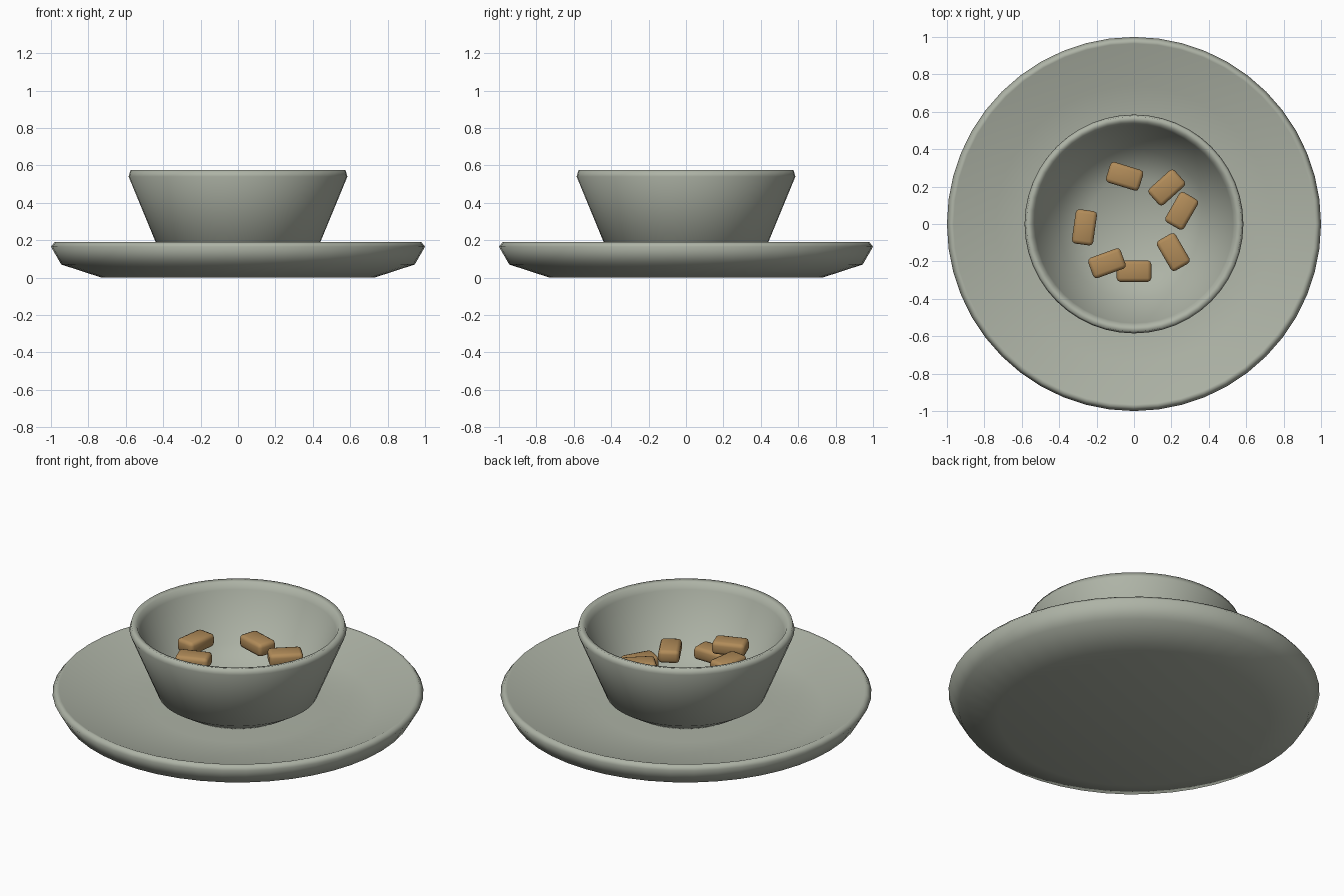
import bpy, bmesh, math

if "Cube" in bpy.data.objects:
    bpy.data.objects.remove(bpy.data.objects["Cube"])


def material(name, rgb):
    m = bpy.data.materials.new(name)
    m.diffuse_color = (*rgb, 1)
    m.use_nodes = True
    m.node_tree.nodes["Principled BSDF"].inputs["Base Color"].default_value = m.diffuse_color
    return m


glaze = material("grey green glaze", (0.42, 0.45, 0.38))
sugar = material("brown sugar", (0.44, 0.26, 0.10))


def finish(bm, name, mat):
    bmesh.ops.recalc_face_normals(bm, faces=bm.faces)
    for f in bm.faces:
        f.smooth = True
    me = bpy.data.meshes.new(name)
    bm.to_mesh(me)
    bm.free()
    me.materials.append(mat)
    ob = bpy.data.objects.new(name, me)
    bpy.context.collection.objects.link(ob)
    return ob


def lathe(name, profile, mat, sides=48):
    """Spin an (r, z) profile, axis to axis, around z."""
    bm = bmesh.new()
    vs = [bm.verts.new((r, 0, z)) for r, z in profile]
    es = [bm.edges.new(p) for p in zip(vs, vs[1:])]
    bmesh.ops.spin(bm, geom=vs + es, cent=(0, 0, 0), axis=(0, 0, 1),
                   angle=math.tau, steps=sides)
    bmesh.ops.remove_doubles(bm, verts=bm.verts, dist=1e-4)
    return finish(bm, name, mat)


# Saucer: flat base, flared edge, sunken well
lathe("saucer", [(0, 0), (0.73, 0), (0.945, 0.07), (1.0, 0.165), (0.98, 0.19),
                 (0.965, 0.188), (0.74, 0.085), (0.45, 0.08), (0, 0.08)], glaze)

# Bowl: undercut foot, straight flared wall, rounded rim, hollow inside
lathe("bowl", [(0, 0.085), (0.30, 0.085), (0.43, 0.165), (0.585, 0.54),
               (0.575, 0.575), (0.545, 0.567), (0.53, 0.53), (0.40, 0.27),
               (0.25, 0.175), (0, 0.16)], glaze)

# Sugar lumps: x, y, z, turn in degrees
lumps = [(0.0, -0.252, 0.30, 0), (0.21, -0.15, 0.30, -60),
         (0.255, 0.07, 0.305, 60), (0.175, 0.195, 0.35, 42),
         (-0.05, 0.255, 0.345, -17), (-0.265, -0.018, 0.40, 82),
         (-0.145, -0.21, 0.40, 20)]
for i, (x, y, z, turn) in enumerate(lumps):
    bm = bmesh.new()
    bmesh.ops.create_cube(bm, size=1)
    bmesh.ops.scale(bm, vec=(0.185, 0.115, 0.075), verts=bm.verts)
    bmesh.ops.bevel(bm, geom=bm.edges[:], offset=0.02, segments=2,
                    profile=0.5, affect='EDGES')
    ob = finish(bm, f"sugar_lump_{i + 1}", sugar)
    ob.location = (x, y, z)
    ob.rotation_euler.z = math.radians(turn)
